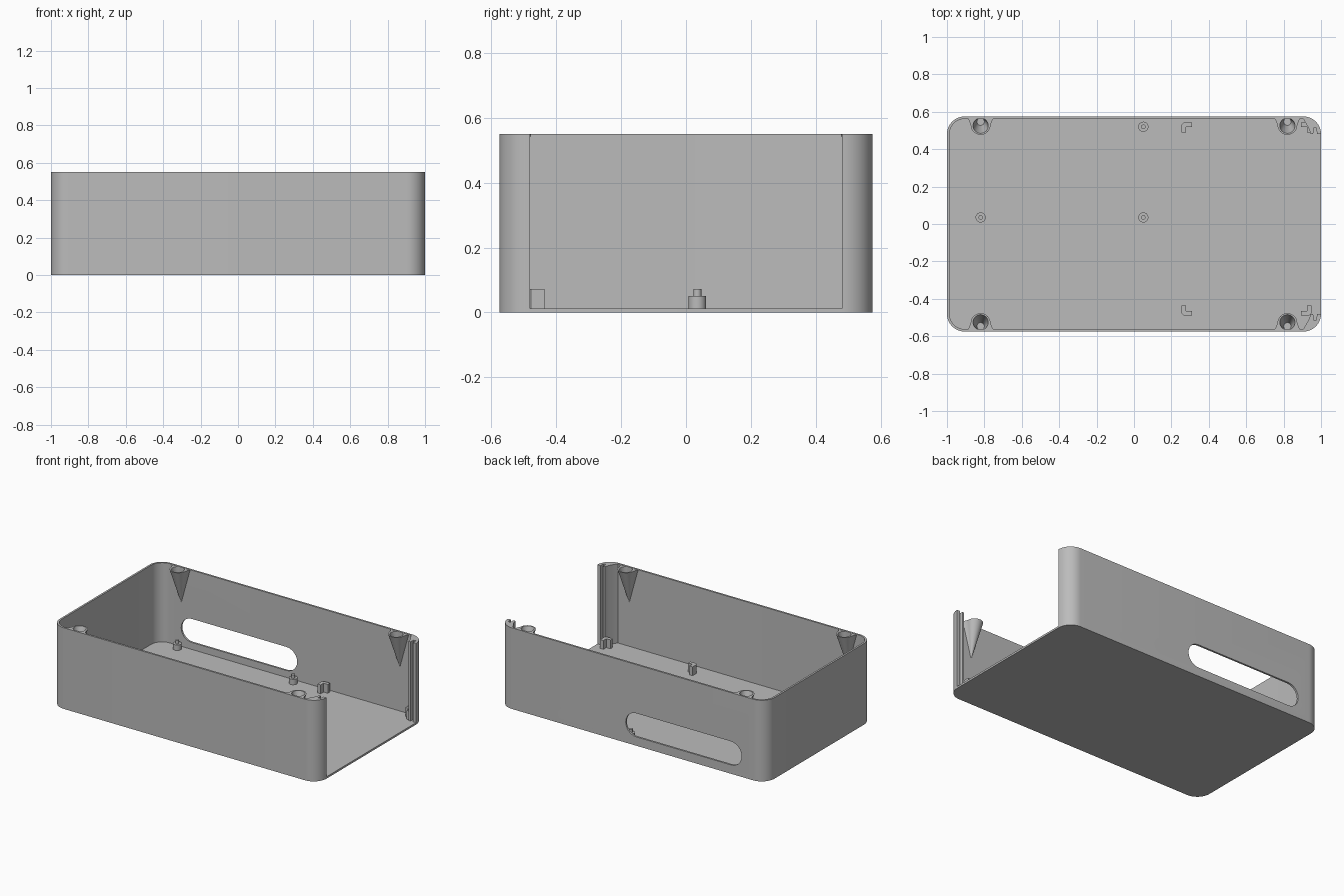
import bpy, bmesh
from math import sin, cos, pi, radians

if "Cube" in bpy.data.objects:
    bpy.data.objects.remove(bpy.data.objects["Cube"], do_unlink=True)

grey = bpy.data.materials.new("plain grey")
grey.use_nodes = True
grey.diffuse_color = (0.5, 0.5, 0.5, 1)
grey.node_tree.nodes["Principled BSDF"].inputs["Base Color"].default_value = (0.5, 0.5, 0.5, 1)

HX, HY, H = 1.0, 0.575, 0.55        # half length, half width, height
R, WALL, FLOOR = 0.095, 0.013, 0.013


def arc(cx, cy, r, a0, a1, n=12):
    return [(cx + r * cos(radians(a0 + (a1 - a0) * i / n)),
             cy + r * sin(radians(a0 + (a1 - a0) * i / n))) for i in range(n + 1)]


def circle(cx, cy, r, n=32):
    return arc(cx, cy, r, 0, 360, n)[:-1]


def activate(ob):
    bpy.ops.object.select_all(action='DESELECT')
    ob.select_set(True)
    bpy.context.view_layer.objects.active = ob


def loft(name, pts, z0, z1, apex=(0, 0), f=1.0, upright=False):
    """Solid with outline pts at z1, scaled towards apex by f at z0."""
    bm = bmesh.new()

    def place(x, y, z):
        return (x, z, y) if upright else (x, y, z)
    top = [bm.verts.new(place(x, y, z1)) for x, y in pts]
    low = [bm.verts.new(place(apex[0] + (x - apex[0]) * f,
                              apex[1] + (y - apex[1]) * f, z0)) for x, y in pts]
    bm.faces.new(top)
    bm.faces.new(low[::-1])
    for i in range(len(pts)):
        j = (i + 1) % len(pts)
        bm.faces.new((top[i], low[i], low[j], top[j]))
    bmesh.ops.recalc_face_normals(bm, faces=bm.faces)
    mesh = bpy.data.meshes.new(name)
    bm.to_mesh(mesh)
    bm.free()
    mesh.materials.append(grey)
    ob = bpy.data.objects.new(name, mesh)
    bpy.context.collection.objects.link(ob)
    return ob


def cut(ob, cutter):
    mod = ob.modifiers.new("cut", 'BOOLEAN')
    mod.operation, mod.solver, mod.object = 'DIFFERENCE', 'EXACT', cutter
    activate(ob)
    bpy.ops.object.modifier_apply(modifier=mod.name)
    bpy.data.objects.remove(cutter, do_unlink=True)


def smooth(ob):
    activate(ob)
    bpy.ops.object.shade_smooth_by_angle(angle=radians(30))


# Floor plate with rounded corners
cx, cy = HX - R, HY - R
smooth(loft("floor", arc(cx, cy, R, 0, 90) + arc(-cx, cy, R, 90, 180)
            + arc(-cx, -cy, R, 180, 270) + arc(cx, -cy, R, 270, 360), 0, FLOOR))

# Walls around three sides, ending in grooved rails at the open end
outer = arc(-cx, cy, R, 180, 90) + arc(cx, cy, R, 90, 0)
rail = [(0.978, cy), (0.976, 0.512), (0.960, 0.512), (0.958, cy),
        (0.944, cy), (0.938, 0.505), (0.905, HY - WALL)]
inner = arc(-cx, cy, R - WALL, 90, 180)
half = outer + rail + inner
walls = loft("walls", half + [(x, -y) for x, y in reversed(half)], FLOOR - 0.001, H)

# Long rounded slot through the back wall
zc, sr = 0.14, 0.08
slot = arc(-0.82 + sr, zc, sr, 90, 270) + arc(0.05 - sr, zc, sr, -90, 90)
cut(walls, loft("slot_cutter", slot, 0.5, 0.65, upright=True))
smooth(walls)

# Tapered screw bosses hanging from the rim
for side, sy in (("back", 1), ("front", -1)):
    for end, bx in (("left", 0.82), ("right", -0.82)):
        u = ([(bx - 0.07, 0.568), (bx - 0.06, 0.548)]
             + arc(bx, 0.53, 0.053, 180, 360, 20)
             + [(bx + 0.06, 0.548), (bx + 0.07, 0.568)])
        tip = (bx, 0.567 * sy)
        boss = loft(f"{side}_{end}_screw_boss", [(x, y * sy) for x, y in u],
                    0.30, H - 0.002, tip, 0.01)
        hole = circle(bx, 0.525 * sy, 0.041)
        cut(boss, loft("hole_cutter", hole, 0.43, H, tip, 0.48))
        smooth(boss)

# Stepped standoffs with locating pins
for x in (-0.82, 0.05):
    for y in (0.035, 0.52):
        smooth(loft("standoff", circle(x, y, 0.027), FLOOR - 0.001, 0.05))
        smooth(loft("standoff_pin", circle(x, y, 0.012, 20), 0.049, 0.073))

# L-shaped board corner guides
A, T, C = 0.055, 0.024, 0.012       # arm length, thickness, corner chamfer
ell = [(C, 0), (A, 0), (A, T), (T, T), (T, A), (0, A), (0, C)]
for x, dx in ((0.255, 1), (0.948, -1)):
    for y, dy in ((0.543, -1), (-0.49, 1)):
        smooth(loft("corner_guide", [(x + px * dx, y + py * dy) for px, py in ell],
                    FLOOR - 0.001, 0.073))
